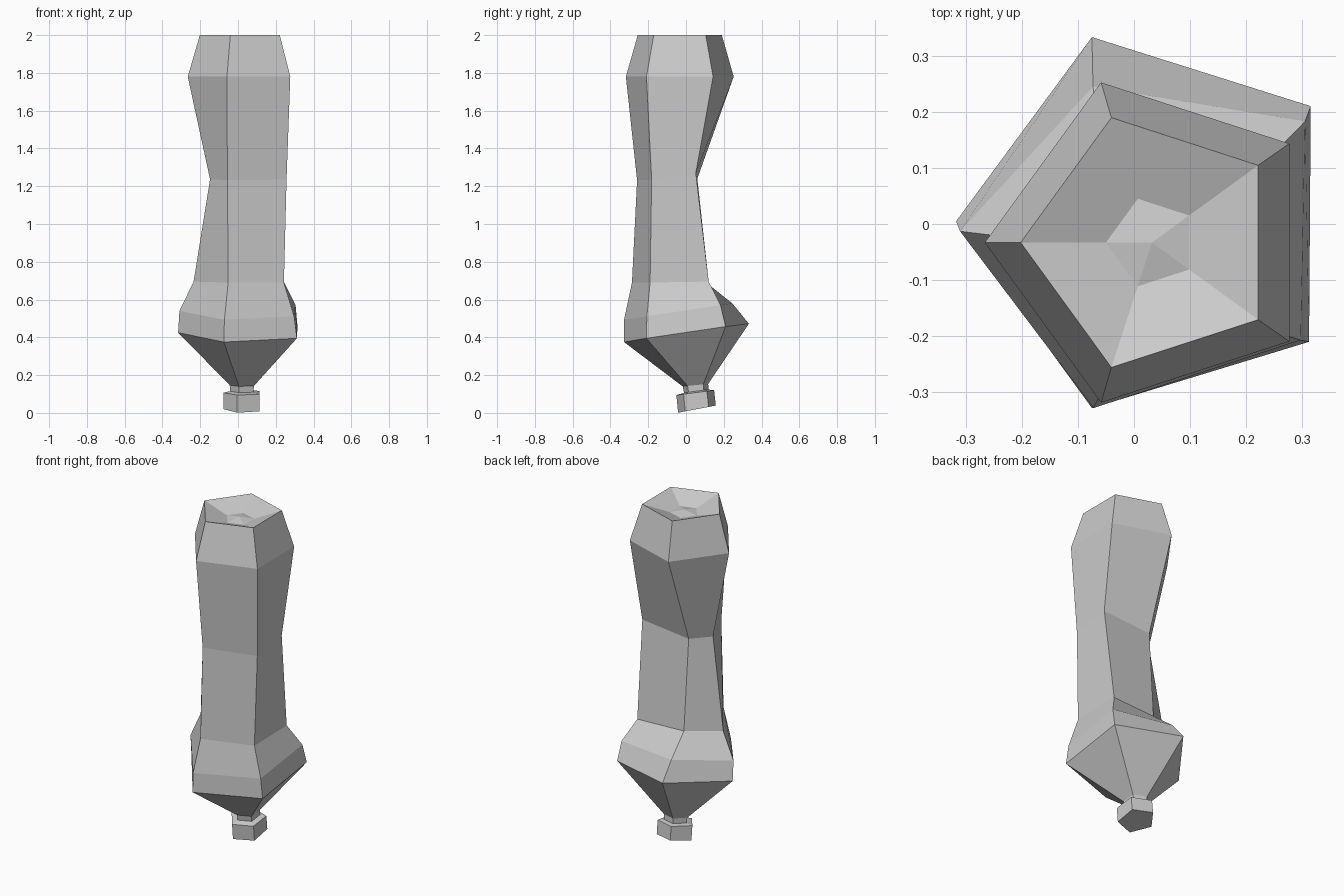
import bpy, bmesh, math

if "Cube" in bpy.data.objects:
    bpy.data.objects.remove(bpy.data.objects["Cube"])


def pentagon(cx, cy, z, r, tilt=0.0):
    """Regular five-sided ring, flat side to +x, sloped along y."""
    pts = []
    for k in range(5):
        a = math.radians(36 + 72 * k)
        y = r * math.sin(a)
        pts.append((cx + r * math.cos(a), cy + y, z + tilt * y))
    return pts


def loft(name, rings, tip=None):
    """Skin a stack of rings; cap the bottom flat, and the top flat or with a tip."""
    bm = bmesh.new()
    loops = [[bm.verts.new(p) for p in ring] for ring in rings]
    for lo, hi in zip(loops, loops[1:]):
        for k in range(5):
            n = (k + 1) % 5
            bm.faces.new((lo[k], lo[n], hi[n], hi[k]))
    bm.faces.new(loops[0][::-1])
    if tip:
        t = bm.verts.new(tip)
        for k in range(5):
            bm.faces.new((loops[-1][k], loops[-1][(k + 1) % 5], t))
    else:
        bm.faces.new(loops[-1])
    bmesh.ops.recalc_face_normals(bm, faces=bm.faces)
    mesh = bpy.data.meshes.new(name)
    bm.to_mesh(mesh)
    bm.free()
    obj = bpy.data.objects.new(name, mesh)
    bpy.context.collection.objects.link(obj)
    return obj


# Bent body rings (back right, back left, left, front left, front right)
belly_low = [(.315, .21, .457), (-.075, .333, .472), (-.317, .005, .425),
             (-.075, -.328, .375), (.312, -.21, .395)]
belly_high = [(.305, .183, .57), (-.073, .245, .58), (-.31, -.013, .54),
              (-.072, -.328, .493), (.297, -.207, .512)]
grip_low = [(.243, .12, .695), (-.056, .10, .695), (-.235, -.022, .695),
            (-.052, -.286, .69), (.243, -.19, .69)]
grip_waist = [(.257, .052, 1.27), (-.06, .06, 1.24), (-.148, -.048, 1.237),
              (-.056, -.259, 1.232), (.257, -.182, 1.235)]

# Main body with sunken top
loft("body", [
    pentagon(.027, .05, .147, .071, .1),
    belly_low, belly_high, grip_low, grip_waist,
    pentagon(.034, -.033, 1.78, .30),
    pentagon(.032, -.033, 2.0, .234),
    pentagon(.032, -.033, 1.95, .082),
], tip=(.032, -.033, 1.965))

# Short neck and end knob below the body
loft("neck_and_knob", [
    pentagon(.028, .058, .020, .105, .19),
    pentagon(.028, .049, .107, .105, .13),
    pentagon(.027, .054, .115, .068, .13),
    pentagon(.027, .05, .147, .071, .1),
])
